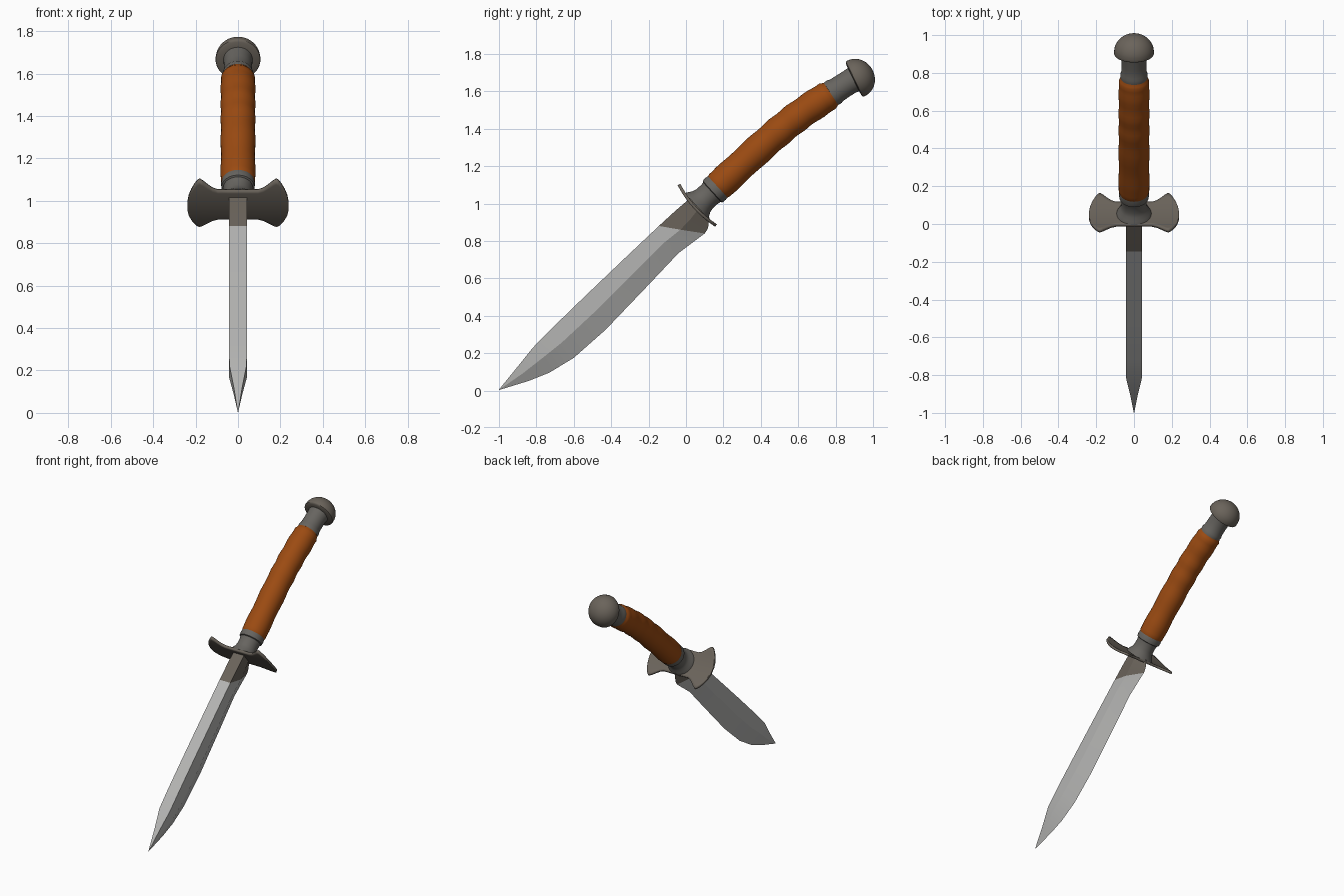
import bpy, bmesh, math
from mathutils import Vector

if "Cube" in bpy.data.objects:
    bpy.data.objects.remove(bpy.data.objects["Cube"])


def material(name, rgb):
    m = bpy.data.materials.new(name)
    m.diffuse_color = (*rgb, 1)
    m.use_nodes = True
    m.node_tree.nodes["Principled BSDF"].inputs["Base Color"].default_value = m.diffuse_color
    return m


STEEL = material("blade_steel", (0.46, 0.46, 0.45))
BRONZE = material("dark_bronze", (0.145, 0.126, 0.104))
IRON = material("grey_iron", (0.135, 0.128, 0.116))
LEATHER = material("orange_leather", (0.33, 0.07, 0.006))


def finish(bm, name, mat, angle=35):
    bmesh.ops.remove_doubles(bm, verts=bm.verts, dist=1e-5)
    bmesh.ops.recalc_face_normals(bm, faces=bm.faces)
    me = bpy.data.meshes.new(name)
    bm.to_mesh(me)
    bm.free()
    ob = bpy.data.objects.new(name, me)
    bpy.context.collection.objects.link(ob)
    me.materials.append(mat)
    bpy.ops.object.select_all(action='DESELECT')
    ob.select_set(True)
    bpy.context.view_layer.objects.active = ob
    bpy.ops.object.shade_smooth_by_angle(angle=math.radians(angle))
    return ob


def loft(rings, name, mat, angle=35):
    """Skin a list of equal-length point rings and cap both ends."""
    bm = bmesh.new()
    vs = [[bm.verts.new(p) for p in r] for r in rings]
    n = len(vs[0])
    for a, b in zip(vs, vs[1:]):
        for i in range(n):
            j = (i + 1) % n
            bm.faces.new((a[i], a[j], b[j], b[i]))
    bm.faces.new(vs[0])
    bm.faces.new(vs[-1])
    return finish(bm, name, mat, angle)


# Blade: flat spine, flat upper sides, bevelled lower half
def section(u, l, w, ridge=None):
    u, l = Vector(u), Vector(l)
    r = Vector(ridge) if ridge else u.lerp(l, 0.47)
    return [(-w, *u), (w, *u), (w * 1.02, *r), (0, *l), (-w * 1.02, *r)]


joint = section((-0.145, 0.88), (0.10, 0.84), 0.042, (-0.03, 0.86))
loft([section((-1, 0.005), (-0.999, 0.003), 0.001),
      section((-0.9, 0.128), (-0.84, 0.052), 0.021),
      section((-0.82, 0.228), (-0.73, 0.096), 0.041),
      section((-0.72, 0.33), (-0.60, 0.175), 0.042),
      section((-0.55, 0.495), (-0.43, 0.325), 0.042),
      section((-0.33, 0.705), (-0.21, 0.555), 0.042),
      section((-0.20, 0.828), (-0.04, 0.735), 0.042),
      joint], "blade", STEEL, 15)
loft([joint,
      section((-0.06, 0.958), (0.118, 0.868), 0.042),
      section((0.035, 1.04), (0.125, 0.925), 0.042)], "blade_collar", BRONZE, 15)

# Curved centre line of the grip, as (y, z) points
PATH = [Vector(p) for p in ((0.056, 0.987), (0.171, 1.09), (0.43, 1.328), (0.60, 1.468),
                            (0.778, 1.588), (0.874, 1.65), (0.917, 1.673), (0.996, 1.716))]


def centre(u):
    i = min(int(u), len(PATH) - 2)
    t = u - i
    b, c = PATH[i], PATH[i + 1]
    a = PATH[i - 1] if i else b * 2 - c
    d = PATH[i + 2] if i + 2 < len(PATH) else c * 2 - b
    return 0.5 * (2 * b + (c - a) * t + (2 * a - 5 * b + 4 * c - d) * t**2
                  + (3 * b - a - 3 * c + d) * t**3)


def ring(u, r, n=40):
    c = centre(u)
    t = (centre(min(u + 0.02, 7)) - centre(max(u - 0.02, 0))).normalized()
    up = Vector((-t.y, t.x))
    out = []
    for k in range(n):
        a = 2 * math.pi * k / n
        p = c + up * (r * math.sin(a))
        out.append((r * math.cos(a), p.x, p.y))
    return out


def turned(profile, name, mat):
    return loft([ring(u, r) for u, r in profile], name, mat)


# Grip and its metal fittings
turned([(0, 0.092), (0.12, 0.084), (0.25, 0.073), (0.45, 0.067), (0.7, 0.067), (0.8, 0.07),
        (0.82, 0.078), (0.93, 0.08), (1.02, 0.076)], "lower_ferrule", IRON)
turned([(0.98, 0.066), (0.99, 0.077), (1.04, 0.081)]
       + [(1.1 + 2.75 * k / 24, 0.081 + 0.002 * math.sin(k * 1.3)) for k in range(25)]
       + [(3.9, 0.076), (3.99, 0.07), (4.0, 0.06)], "grip", LEATHER)
turned([(3.95, 0.06), (3.98, 0.071), (4.12, 0.072), (4.2, 0.067), (4.6, 0.066), (5.0, 0.066),
        (5.6, 0.07)], "upper_ferrule", IRON)

# Mushroom pommel
dome = [(6 + 1.0 * math.sin(a), max(0.105 * math.cos(a), 0.002))
        for a in (k * math.pi / 24 for k in range(13))]
turned([(5.45, 0.06), (5.5, 0.095), (5.62, 0.104), (5.75, 0.106)] + dome, "pommel", BRONZE)

# Butterfly guard: thin plate with flared wings, edges curled toward the grip
half = [(0, 0.09), (0.05, 0.09), (0.095, 0.09), (0.12, 0.1), (0.145, 0.12), (0.165, 0.138),
        (0.18, 0.148), (0.19, 0.143), (0.205, 0.123), (0.22, 0.094), (0.232, 0.06), (0.238, 0.025)]
cols = [(-x, h) for x, h in reversed(half[1:])] + half
axis = Vector((0.74, 0.67))
across = Vector((0.67, -0.74))
bm = bmesh.new()
ROWS = 12
grid = []
for x, h in cols:
    col = []
    for k in range(ROWS + 1):
        v = h * (2 * k / ROWS - 1)
        p = PATH[0] + across * v + axis * (0.02 * (v / 0.15)**2 - 0.012)
        col.append(bm.verts.new((x, p.x, p.y)))
    grid.append(col)
for a, b in zip(grid, grid[1:]):
    for k in range(ROWS):
        bm.faces.new((a[k], a[k + 1], b[k + 1], b[k]))
guard = finish(bm, "guard", BRONZE)
sol = guard.modifiers.new("thickness", 'SOLIDIFY')
sol.thickness = 0.016
sol.offset = 0
